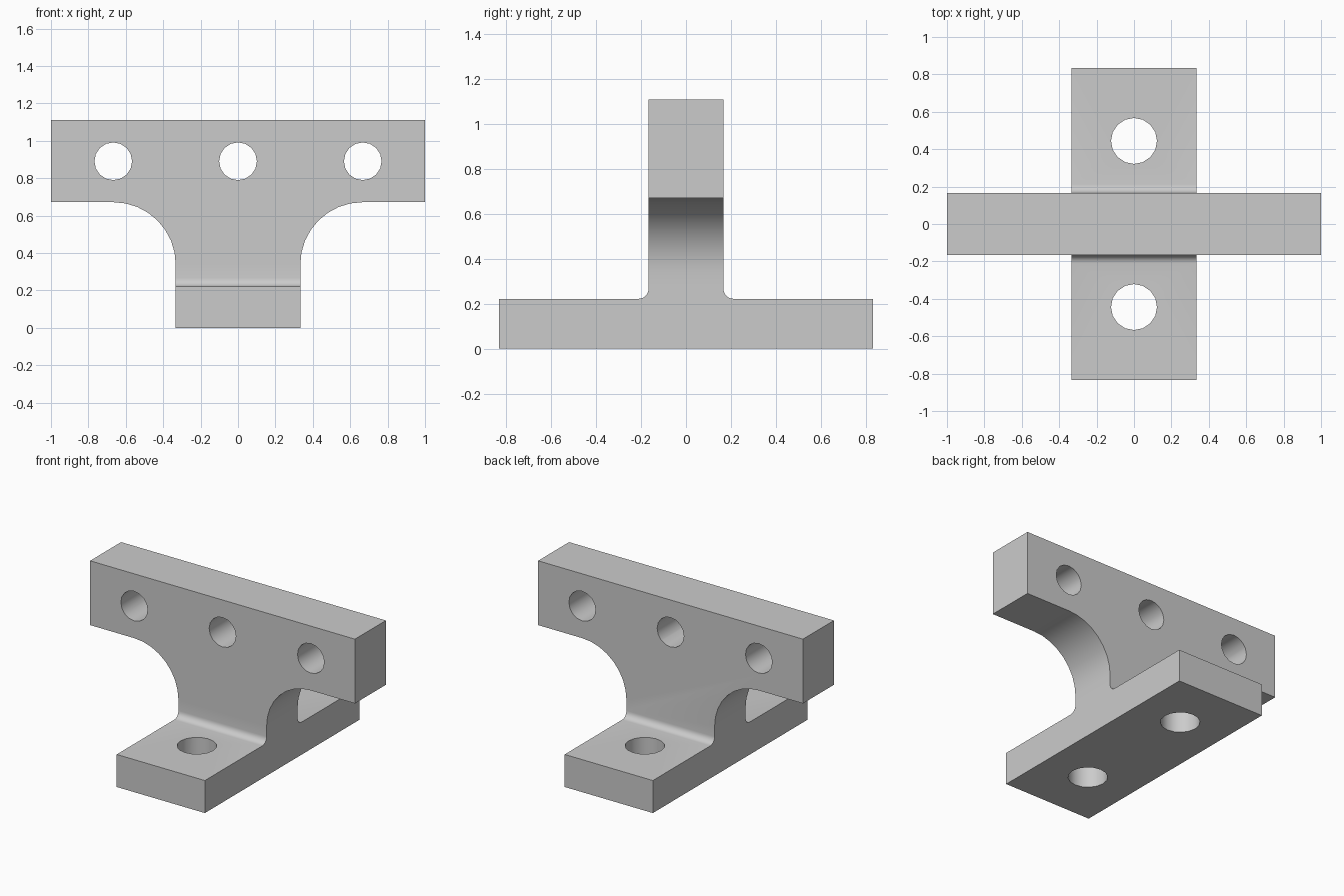
import bpy, bmesh, math
from mathutils import Matrix

cube = bpy.data.objects.get("Cube")
if cube:
    bpy.data.objects.remove(cube, do_unlink=True)

grey = bpy.data.materials.new("plain_grey")
grey.use_nodes = True
grey.diffuse_color = (0.6, 0.6, 0.6, 1)
grey.node_tree.nodes["Principled BSDF"].inputs["Base Color"].default_value = (0.6, 0.6, 0.6, 1)

HALF_FOOT, HALF_WEB, FOOT_LEN = 0.333, 0.167, 0.833
FOOT_TOP, BAR_LOW, BAR_TOP = 0.222, 0.672, 1.111


def add_object(name, bm):
    bmesh.ops.recalc_face_normals(bm, faces=bm.faces)
    mesh = bpy.data.meshes.new(name)
    bm.to_mesh(mesh)
    bm.free()
    mesh.materials.append(grey)
    obj = bpy.data.objects.new(name, mesh)
    bpy.context.collection.objects.link(obj)
    return obj


def arc(cx, cz, r, start, end, steps):
    angles = [math.radians(start + (end - start) * i / steps) for i in range(steps + 1)]
    return [(cx + r * math.cos(a), cz + r * math.sin(a)) for a in angles]


def extrude_symmetric(name, half, depth, along_y):
    """Mirror a half outline about the z axis and extrude it both ways."""
    outline = half + [(-u, z) for u, z in reversed(half)]
    bm = bmesh.new()
    place = (lambda u, z: (u, -depth, z)) if along_y else (lambda u, z: (-depth, u, z))
    face = bm.faces.new([bm.verts.new(place(u, z)) for u, z in outline])
    moved = bmesh.ops.extrude_face_region(bm, geom=[face])["geom"]
    shift = (0, 2 * depth, 0) if along_y else (2 * depth, 0, 0)
    bmesh.ops.translate(bm, vec=shift, verts=[v for v in moved if isinstance(v, bmesh.types.BMVert)])
    return add_object(name, bm)


def boolean(target, other, operation):
    mod = target.modifiers.new(operation.lower(), "BOOLEAN")
    mod.object, mod.operation, mod.solver = other, operation, "EXACT"
    bpy.context.view_layer.objects.active = target
    bpy.ops.object.modifier_apply(modifier=mod.name)
    bpy.data.objects.remove(other, do_unlink=True)


def drill(target, centre, radius, along_y):
    bm = bmesh.new()
    turn = Matrix.Rotation(math.pi / 2 if along_y else 0, 4, "X")
    bmesh.ops.create_cone(bm, cap_ends=True, segments=16, radius1=radius, radius2=radius,
                          depth=1, matrix=Matrix.Translation(centre) @ turn)
    cutter = add_object("hole_cutter", bm)
    cutter.hide_render = True
    boolean(target, cutter, "DIFFERENCE")


# Front outline: foot, curved shoulders and top bar
R = 0.333
front = [(HALF_FOOT, 0)] + arc(HALF_FOOT + R, BAR_LOW - R, R, 180, 90, 8)
front += [(1, BAR_LOW), (1, BAR_TOP)]
bracket = extrude_symmetric("bracket", front, FOOT_LEN, True)

# Side outline: flat base with small fillets up to the web
r = 0.045
side = [(FOOT_LEN, 0), (FOOT_LEN, FOOT_TOP)]
side += arc(HALF_WEB + r, FOOT_TOP + r, r, 270, 180, 6)
side += [(HALF_WEB, BAR_TOP + 0.1)]
envelope = extrude_symmetric("side_envelope", [(u + 0.0001 * (u > 0.8), z - 0.1 * (z == 0)) for u, z in side],
                             1.1, False)
boolean(bracket, envelope, "INTERSECT")

# Bolt holes through the bar and the base
for x in (-0.667, 0, 0.667):
    drill(bracket, (x, 0, 0.891), 0.101, True)
for y in (-0.444, 0.444):
    drill(bracket, (0, y, FOOT_TOP / 2), 0.123, False)

# Smooth curves, sharp corners
bpy.ops.object.select_all(action="DESELECT")
bracket.select_set(True)
bpy.context.view_layer.objects.active = bracket
bpy.ops.object.shade_smooth_by_angle(angle=math.radians(30))
